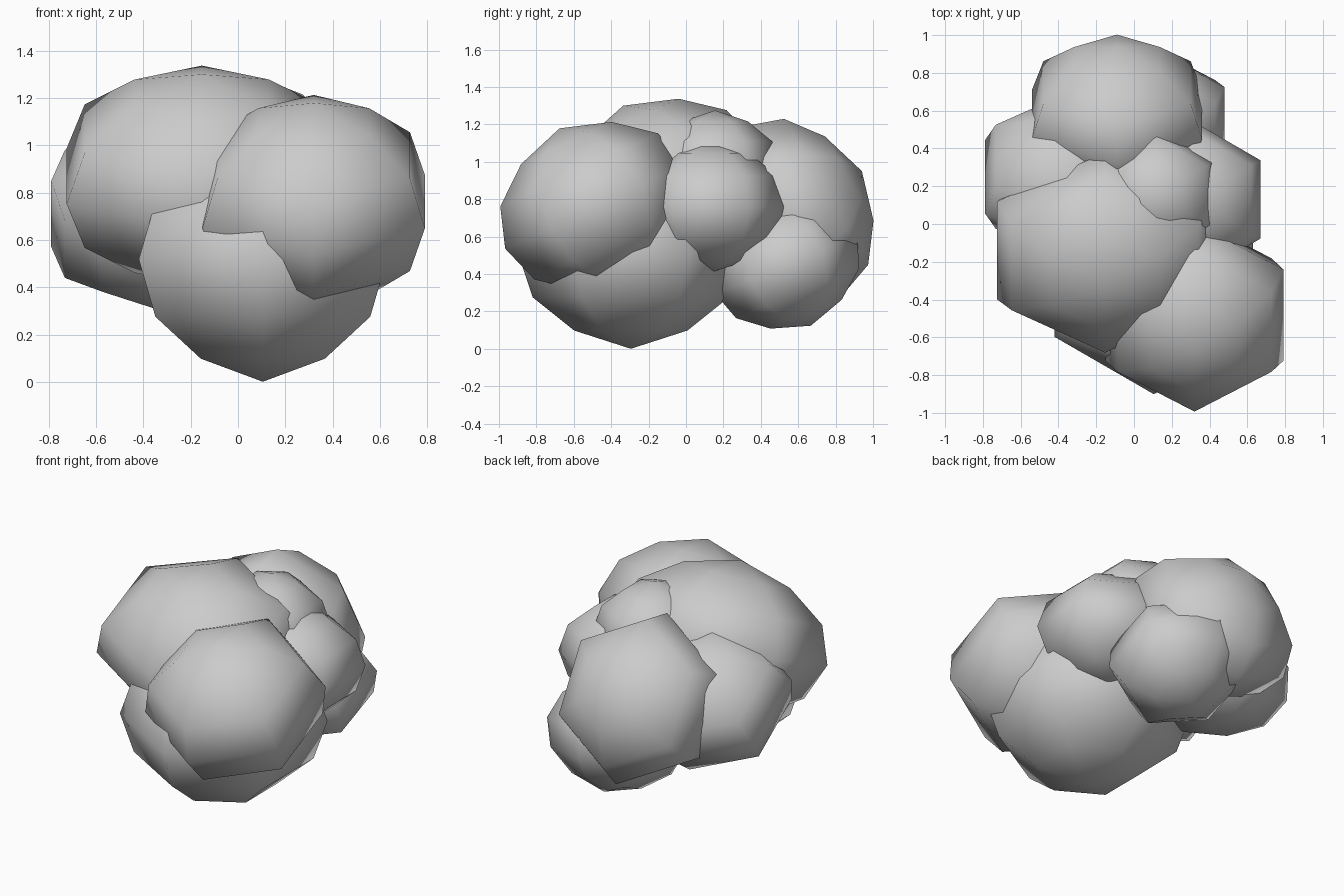
import bpy, bmesh, math
from mathutils import Matrix, Vector

if "Cube" in bpy.data.objects:
    bpy.data.objects.remove(bpy.data.objects["Cube"])

SIDES, RINGS = 6, 6


def puff(name, centre, radii, tilt):
    """Low-poly squashed sphere: six sides, a corner on +y, tilted about x."""
    bm = bmesh.new()
    rows = []
    for k in range(1, RINGS):
        a = math.pi * k / RINGS
        row = []
        for i in range(SIDES):
            t = math.pi / 2 + 2 * math.pi * i / SIDES
            row.append(bm.verts.new((math.sin(a) * math.cos(t),
                                     math.sin(a) * math.sin(t),
                                     math.cos(a))))
        rows.append(row)
    # slightly pointed poles
    top = bm.verts.new((0, 0, 1.067))
    bottom = bm.verts.new((0, 0, -1.067))
    for i in range(SIDES):
        j = (i + 1) % SIDES
        bm.faces.new((top, rows[0][i], rows[0][j]))
        bm.faces.new((bottom, rows[-1][j], rows[-1][i]))
        for upper, lower in zip(rows, rows[1:]):
            bm.faces.new((upper[i], lower[i], lower[j], upper[j]))
    m = (Matrix.Translation(Vector(centre))
         @ Matrix.Rotation(math.radians(tilt), 4, 'X')
         @ Matrix.Diagonal((*radii, 1)))
    bm.transform(m)
    bmesh.ops.recalc_face_normals(bm, faces=bm.faces)
    mesh = bpy.data.meshes.new(name)
    bm.to_mesh(mesh)
    bm.free()
    for p in mesh.polygons:
        p.use_smooth = True
    ob = bpy.data.objects.new(name, mesh)
    bpy.context.collection.objects.link(ob)
    return ob


# Foliage clump: overlapping puffs (name, centre, radii, tilt in degrees)
PUFFS = [
    ("base_puff", (0.105, -0.295, 0.518), (0.606, 0.606, 0.485), 0),
    ("top_puff", (-0.153, -0.14, 0.87), (0.66, 0.57, 0.443), 24.5),
    ("front_puff", (0.32, -0.482, 0.762), (0.543, 0.535, 0.431), 25),
    ("back_puff", (-0.09, 0.58, 0.742), (0.52, 0.52, 0.39), -60),
    ("left_puff", (-0.357, 0.25, 0.71), (0.50, 0.475, 0.37), -36),
    ("right_puff", (0.31, 0.13, 0.76), (0.415, 0.415, 0.33), 0),
    ("lower_back_puff", (0.115, 0.535, 0.45), (0.42, 0.41, 0.33), 22),
    ("crown_puff", (0.12, 0.155, 0.965), (0.352, 0.352, 0.29), 0),
]
for args in PUFFS:
    puff(*args)
